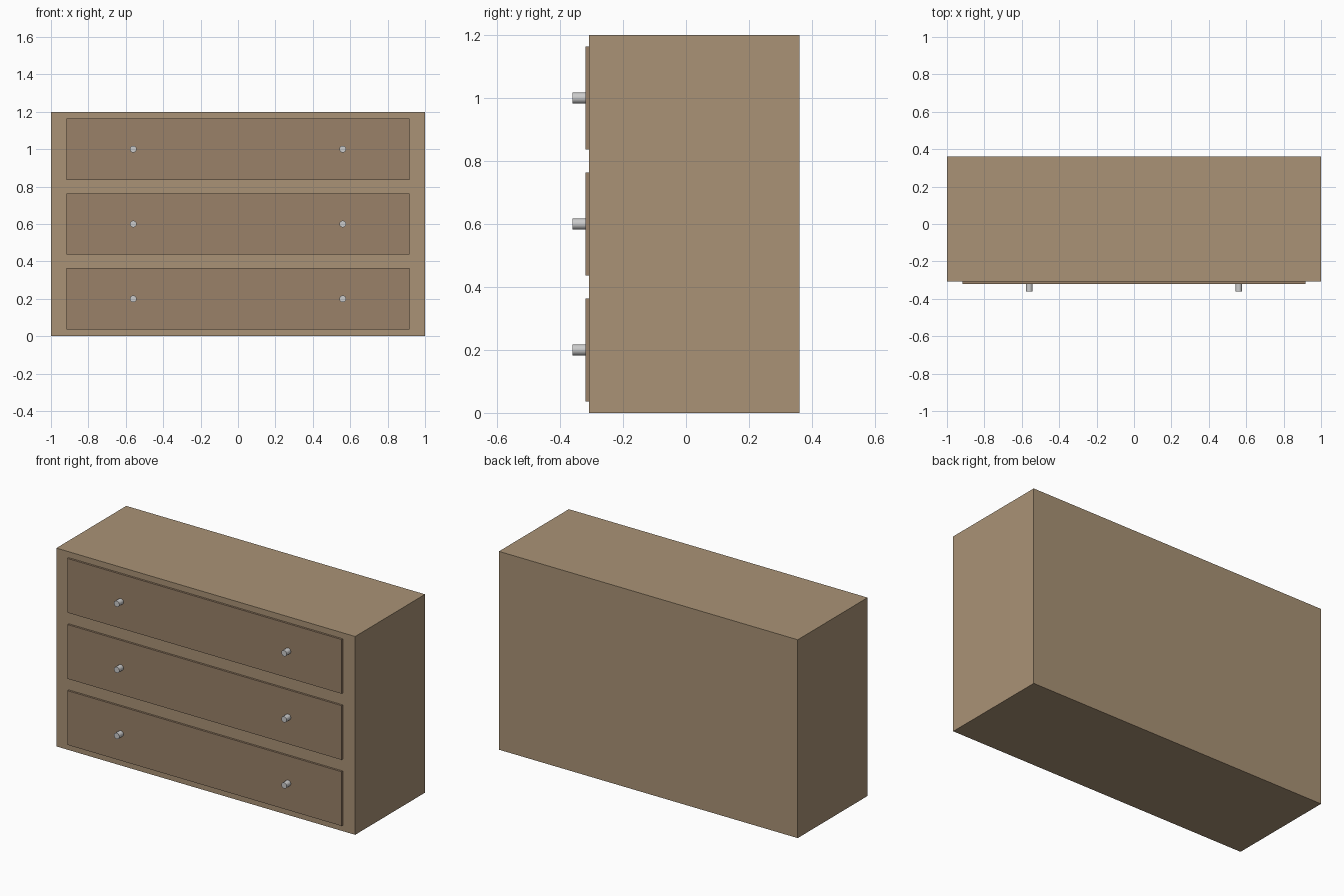
import bpy
import math

if "Cube" in bpy.data.objects:
    bpy.data.objects.remove(bpy.data.objects["Cube"])


def material(name, color):
    m = bpy.data.materials.new(name)
    m.diffuse_color = color
    m.use_nodes = True
    m.node_tree.nodes["Principled BSDF"].inputs["Base Color"].default_value = m.diffuse_color
    return m


wood = material("light_wood", (0.40, 0.29, 0.18, 1))
drawer_wood = material("drawer_wood", (0.32, 0.22, 0.14, 1))


def box(name, lo, hi, mat):
    bpy.ops.mesh.primitive_cube_add(size=1, location=[(a + b) / 2 for a, b in zip(lo, hi)])
    ob = bpy.context.object
    ob.name = name
    ob.scale = [b - a for a, b in zip(lo, hi)]
    bpy.ops.object.transform_apply(location=False, rotation=False, scale=True)
    ob.data.materials.append(mat)


def knob(name, x, z, y_front=-0.36, y_back=-0.319):
    bpy.ops.mesh.primitive_cylinder_add(
        vertices=16, radius=0.018, depth=y_back - y_front,
        location=(x, (y_front + y_back) / 2, z), rotation=(math.pi / 2, 0, 0))
    bpy.context.object.name = name
    bpy.ops.object.shade_smooth_by_angle(angle=math.radians(40))


# Cabinet body
box("cabinet", (-1, -0.308, 0), (1, 0.36, 1.2), wood)

# Three drawer fronts, each with a pair of knobs
for row, z in zip(("bottom", "middle", "top"), (0.2, 0.6, 1.0)):
    box(row + "_drawer_front", (-0.918, -0.32, z - 0.164), (0.918, -0.308, z + 0.164), drawer_wood)
    for side, x in (("left", -0.56), ("right", 0.56)):
        knob(f"{row}_{side}_knob", x, z)
